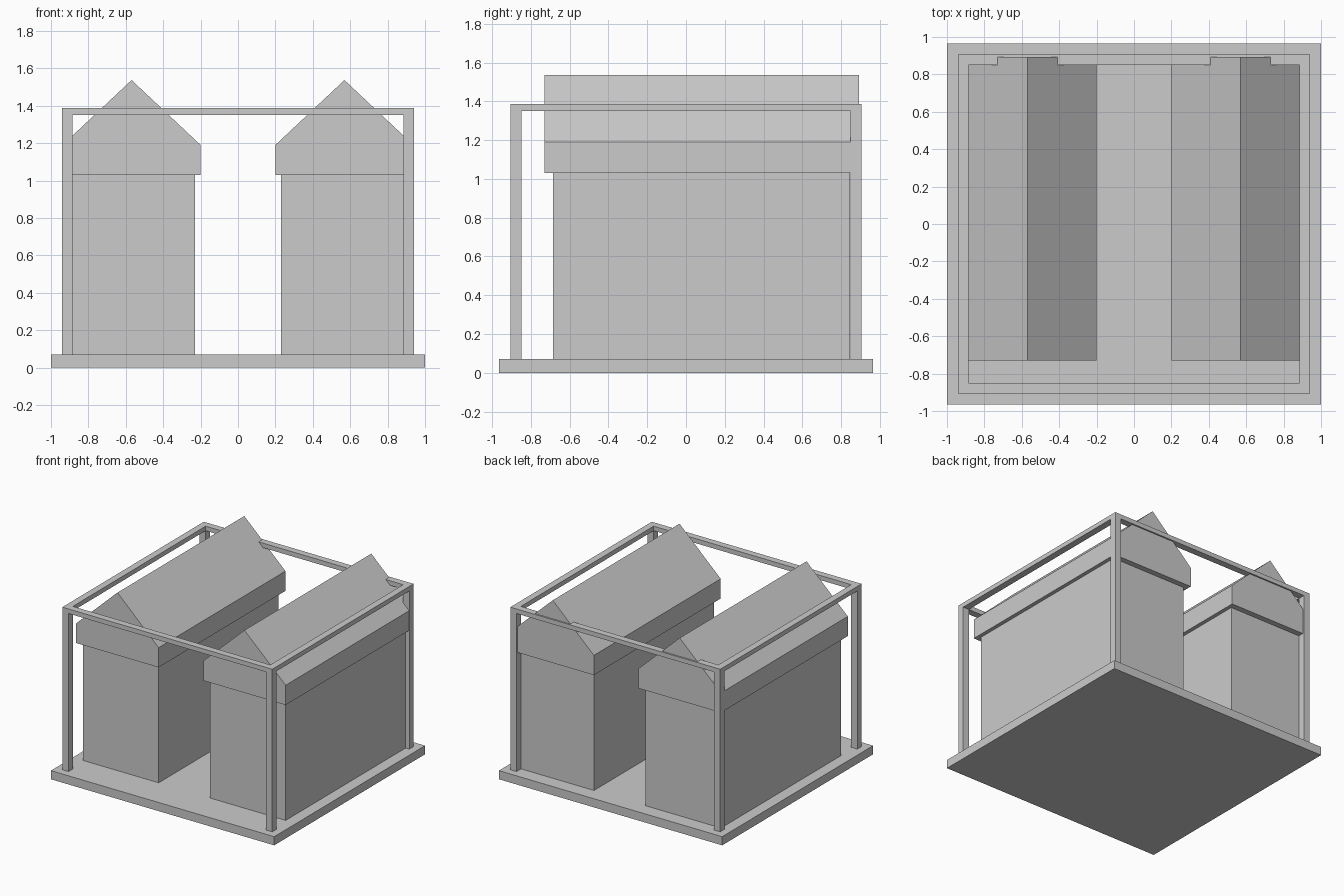
import bpy

if "Cube" in bpy.data.objects:
    bpy.data.objects.remove(bpy.data.objects["Cube"])


def prism(name, profile, y0, y1):
    """Extrude an (x, z) profile, counter-clockwise from the front, along y."""
    n = len(profile)
    verts = [(x, y0, z) for x, z in profile] + [(x, y1, z) for x, z in profile]
    faces = [tuple(range(n)), tuple(reversed(range(n, 2 * n)))]
    faces += [(i, i + n, (i + 1) % n + n, (i + 1) % n) for i in range(n)]
    mesh = bpy.data.meshes.new(name)
    mesh.from_pydata(verts, [], faces)
    obj = bpy.data.objects.new(name, mesh)
    bpy.context.collection.objects.link(obj)
    return obj


def box(name, x0, x1, y0, y1, z0, z1):
    return prism(name, [(x0, z0), (x1, z0), (x1, z1), (x0, z1)], y0, y1)


BASE_TOP = 0.07
OX, IX = 0.94, 0.885      # frame outer / inner x
OY, IY = 0.905, 0.85      # frame outer / inner y
RAIL_Z, TOP_Z = 1.35, 1.387

# Base slab
box("base", -1, 1, -0.965, 0.965, 0, BASE_TOP)

# Corner posts
for sx, side in ((-1, "left"), (1, "right")):
    for sy, end in ((-1, "front"), (1, "back")):
        xs, ys = sorted((sx * IX, sx * OX)), sorted((sy * IY, sy * OY))
        box(f"post_{end}_{side}", *xs, *ys, BASE_TOP, RAIL_Z)

# Top rails
for s, side, end in ((-1, "left", "front"), (1, "right", "back")):
    box(f"rail_{side}", *sorted((s * IX, s * OX)), -IY, IY, RAIL_Z, TOP_Z)
    box(f"rail_{end}", -OX, OX, *sorted((s * IY, s * OY)), RAIL_Z, TOP_Z)

# Two long blocks with gabled lids
for s, side in ((-1, "left"), (1, "right")):
    cx = s * 0.569
    box(f"body_{side}", cx - 0.338, cx + 0.338, -0.685, 0.847, BASE_TOP, 1.03)
    w = 0.369
    prism(f"gabled_roof_{side}",
          [(cx - w, 1.03), (cx + w, 1.03), (cx + w, 1.19), (cx, 1.537), (cx - w, 1.19)],
          -0.73, 0.893)
